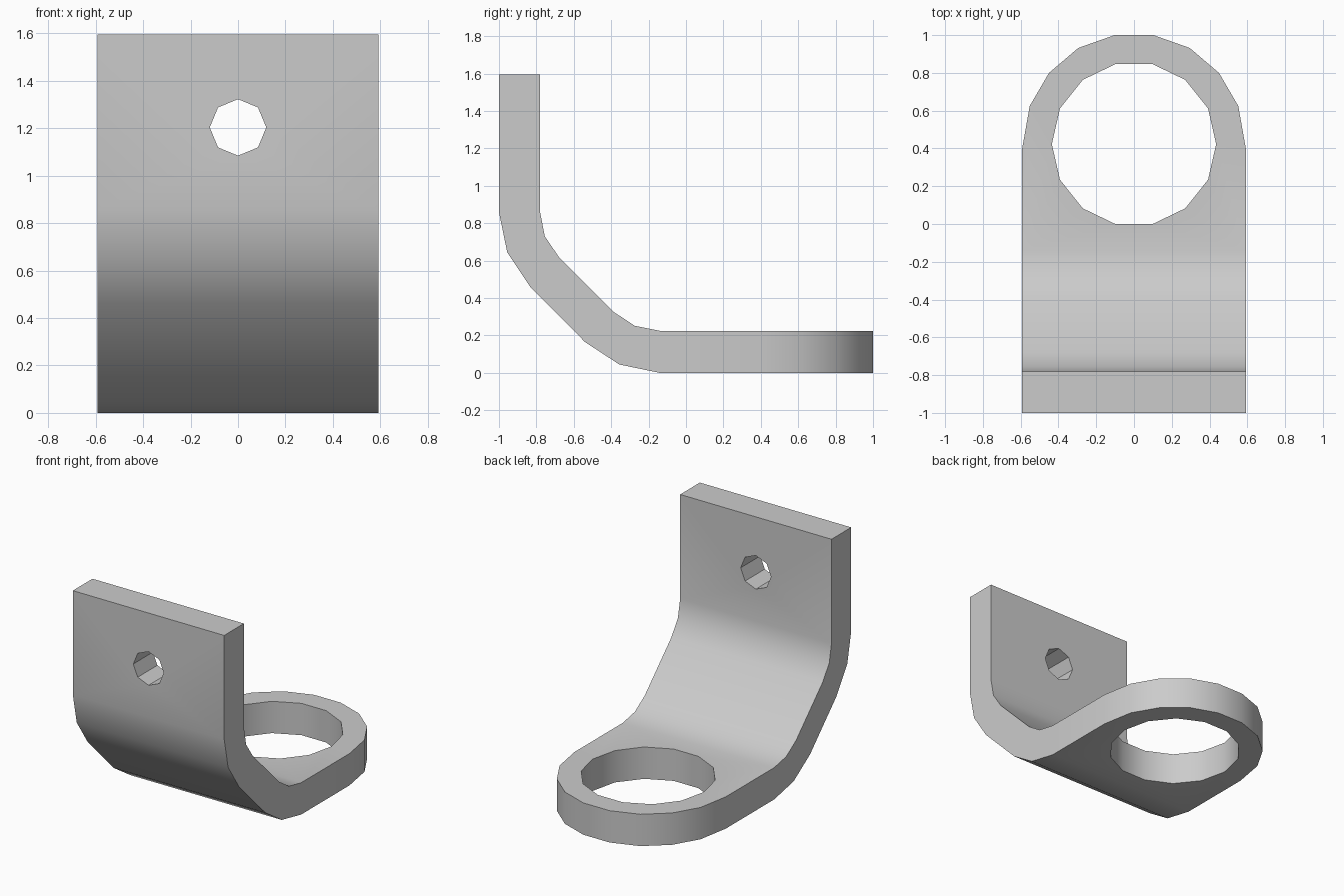
import bpy, bmesh
from math import cos, sin, pi, radians
from mathutils import Vector

cube = bpy.data.objects.get("Cube")
if cube:
    bpy.data.objects.remove(cube, do_unlink=True)

metal = bpy.data.materials.new("grey_metal")
metal.use_nodes = True
GREY = (0.6, 0.6, 0.6, 1)
metal.diffuse_color = GREY
metal.node_tree.nodes["Principled BSDF"].inputs["Base Color"].default_value = GREY


def prism(name, points, sweep):
    """Extrude a closed outline along the sweep vector."""
    bm = bmesh.new()
    face = bm.faces.new([bm.verts.new(p) for p in points])
    out = bmesh.ops.extrude_face_region(bm, geom=[face], use_keep_orig=True)
    moved = [g for g in out["geom"] if isinstance(g, bmesh.types.BMVert)]
    bmesh.ops.translate(bm, verts=moved, vec=Vector(sweep))
    bmesh.ops.recalc_face_normals(bm, faces=bm.faces)
    mesh = bpy.data.meshes.new(name)
    bm.to_mesh(mesh)
    bm.free()
    mesh.materials.append(metal)
    obj = bpy.data.objects.new(name, mesh)
    bpy.context.collection.objects.link(obj)
    return obj


def circle(radius, sides):
    return [(radius * cos(2 * pi * i / sides), radius * sin(2 * pi * i / sides))
            for i in range(sides)]


def cut(target, tool, operation):
    mod = target.modifiers.new(tool.name, "BOOLEAN")
    mod.operation = operation
    mod.solver = "EXACT"
    mod.object = tool
    bpy.context.view_layer.objects.active = target
    bpy.ops.object.modifier_apply(modifier=mod.name)
    bpy.data.objects.remove(tool, do_unlink=True)


# Bent strip: side profile (y, z), swept across the width
outer = [(-1, 1.595), (-1, 0.86), (-0.956, 0.645), (-0.833, 0.46),
         (-0.54, 0.165), (-0.357, 0.045), (-0.14, 0), (1.2, 0)]
inner = [(1.2, 0.225), (-0.14, 0.225), (-0.275, 0.252), (-0.385, 0.325),
         (-0.68, 0.62), (-0.755, 0.73), (-0.78, 0.86), (-0.78, 1.595)]
bracket = prism("bracket", [(-0.8, y, z) for y, z in outer + inner], (1.6, 0, 0))

# Plan outline trims the strip to width and rounds the ring end
half = [(0.592, -1.2), (0.592, 0.4), (0.552, 0.625), (0.45, 0.8),
        (0.295, 0.932), (0.103, 1)]
plan = half + [(-x, y) for x, y in reversed(half)]
cut(bracket, prism("plan_trim", [(x, y, -1) for x, y in plan], (0, 0, 3)), "INTERSECT")

# Large ring hole and small mounting hole
ring = [(x, y + 0.423, -0.5) for x, y in circle(0.435, 14)]
cut(bracket, prism("ring_hole", ring, (0, 0, 1)), "DIFFERENCE")
bolt = [(x, -1.5, z + 1.203) for x, z in circle(0.119, 8)]
cut(bracket, prism("bolt_hole", bolt, (0, 1, 0)), "DIFFERENCE")

# Smooth bends with crisp edges
bpy.ops.object.select_all(action="DESELECT")
bracket.select_set(True)
bpy.context.view_layer.objects.active = bracket
bpy.ops.object.shade_smooth_by_angle(angle=radians(30))
